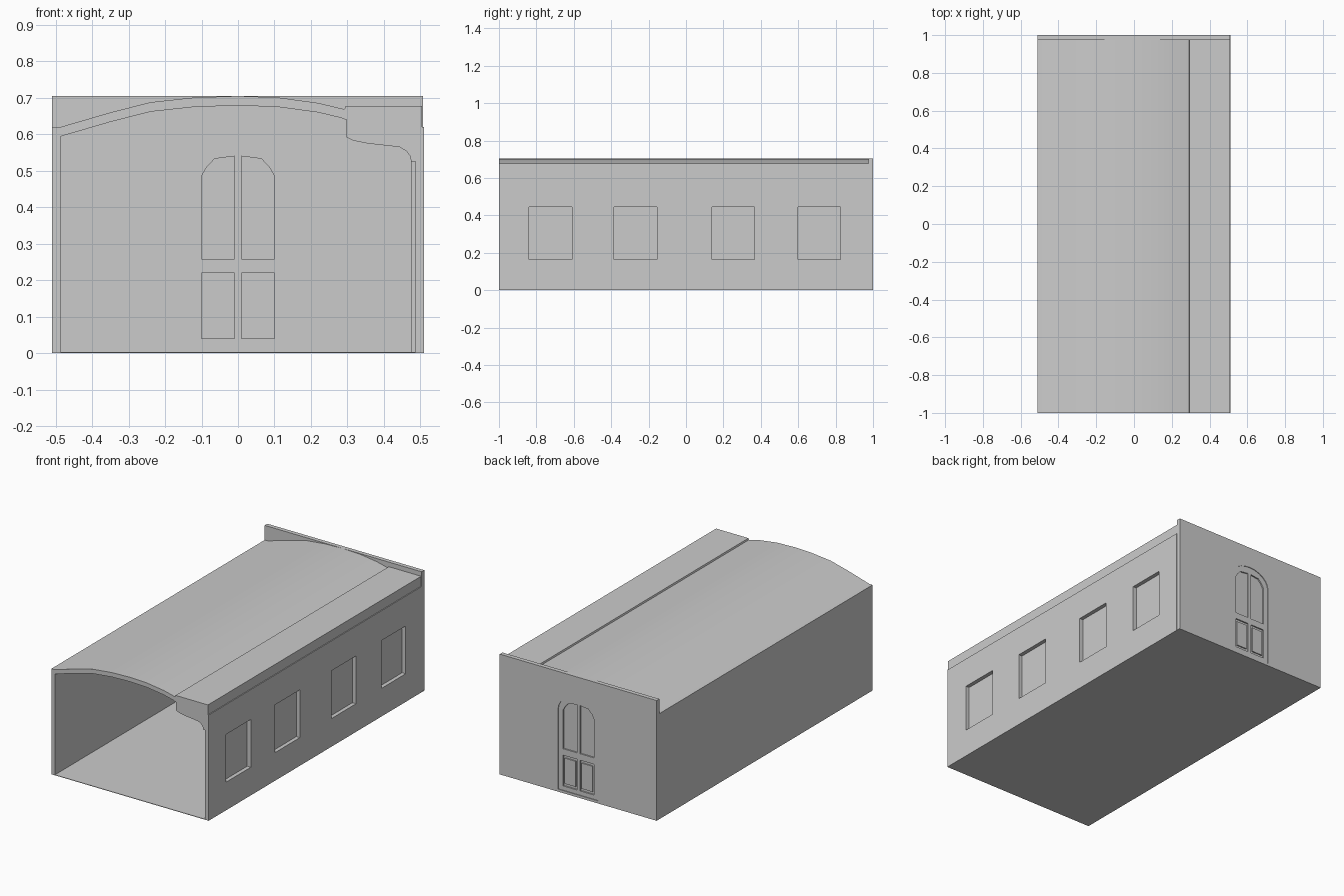
import bpy, bmesh
from math import cos, sin, pi, radians

if "Cube" in bpy.data.objects:
    bpy.data.objects.remove(bpy.data.objects["Cube"])


def prism(name, pts, lo, hi, smooth=False):
    """Extrude an (x, z) outline along y from lo to hi."""
    bm = bmesh.new()
    face = bm.faces.new([bm.verts.new((x, lo, z)) for x, z in pts])
    ext = bmesh.ops.extrude_face_region(bm, geom=[face])["geom"]
    moved = [v for v in ext if isinstance(v, bmesh.types.BMVert)]
    bmesh.ops.translate(bm, verts=moved, vec=(0, hi - lo, 0))
    bmesh.ops.recalc_face_normals(bm, faces=bm.faces)
    mesh = bpy.data.meshes.new(name)
    bm.to_mesh(mesh)
    bm.free()
    ob = bpy.data.objects.new(name, mesh)
    bpy.context.collection.objects.link(ob)
    if smooth:
        bpy.ops.object.select_all(action='DESELECT')
        ob.select_set(True)
        bpy.context.view_layer.objects.active = ob
        bpy.ops.object.shade_smooth_by_angle(angle=radians(30))
    return ob


def box(name, x0, x1, y0, y1, z0, z1):
    return prism(name, [(x0, z0), (x1, z0), (x1, z1), (x0, z1)], y0, y1)


def cut(target, cutter):
    mod = target.modifiers.new(cutter.name, 'BOOLEAN')
    mod.operation = 'DIFFERENCE'
    mod.solver = 'EXACT'
    mod.object = cutter
    cutter.hide_render = True
    cutter.hide_viewport = True


BACK = 0.975   # inner face of the back wall

# Floor and plain left wall
box("floor", -0.51, 0.51, -1, 1, 0, 0.003)
box("left_wall", -0.51, -0.487, -1, BACK, 0.003, 0.605)

# Vaulted roof
arc = [(-0.487, 0.62), (-0.35, 0.66), (-0.24, 0.688), (-0.12, 0.701), (0, 0.705),
       (0.11, 0.701), (0.22, 0.686), (0.295, 0.668)]
under = [(x, z - 0.026) for x, z in reversed(arc)]
prism("vaulted_roof", [(-0.51, 0.605), (-0.51, 0.619)] + arc + under, -1, BACK, True)

# Flat eave with curved cove below it
prism("eave_cove", [(0.295, 0.678), (0.505, 0.678), (0.505, 0.62), (0.51, 0.62),
                    (0.51, 0.525), (0.475, 0.525), (0.472, 0.54), (0.463, 0.553),
                    (0.443, 0.565), (0.355, 0.575), (0.315, 0.583), (0.297, 0.592),
                    (0.297, 0.64), (0.285, 0.643)], -1, BACK, True)

# Right wall with window openings, closed by an inner lining
right_wall = box("right_wall", 0.487, 0.51, -1, BACK, 0.003, 0.525)
for i, (y0, y1) in enumerate([(-0.84, -0.61), (-0.385, -0.155), (0.14, 0.365), (0.6, 0.825)]):
    cut(right_wall, box(f"window_cutter_{i}", 0.45, 0.55, y0, y1, 0.165, 0.445))
box("right_lining", 0.475, 0.487, -0.985, BACK, 0.003, 0.525)

# Back wall with arched doorway
back_wall = box("back_wall", -0.51, 0.508, BACK, 1, 0.003, 0.705)
arch = [(-0.13, 0.015), (0.13, 0.015)]
arch += [(0.13 * cos(pi * i / 12), 0.485 + 0.095 * sin(pi * i / 12)) for i in range(13)]
cut(back_wall, prism("doorway_cutter", arch, 0.9, 1.1))

# Double door leaf, slightly set back, with panels
door = prism("double_door", arch, BACK + 0.002, 0.996)
pane = [(0.01, 0.258), (0.1, 0.258), (0.1, 0.485), (0.086, 0.51), (0.064, 0.533), (0.01, 0.54)]
low = [(0.01, 0.04), (0.1, 0.04), (0.1, 0.22), (0.01, 0.22)]
for s, side in ((1, "right"), (-1, "left")):
    for part, outline in (("upper", pane), ("lower", low)):
        pts = [(s * x, z) for x, z in outline]
        cut(door, prism(f"{side}_{part}_panel_cutter", pts, 0.9, 1.1))
        prism(f"{side}_{part}_panel", pts, 0.983, 0.988)
    # Raised field of the lower panel
    x0, x1 = sorted((s * 0.02, s * 0.09))
    box(f"{side}_raised_field", x0, x1, 0.981, 0.995, 0.055, 0.205)
